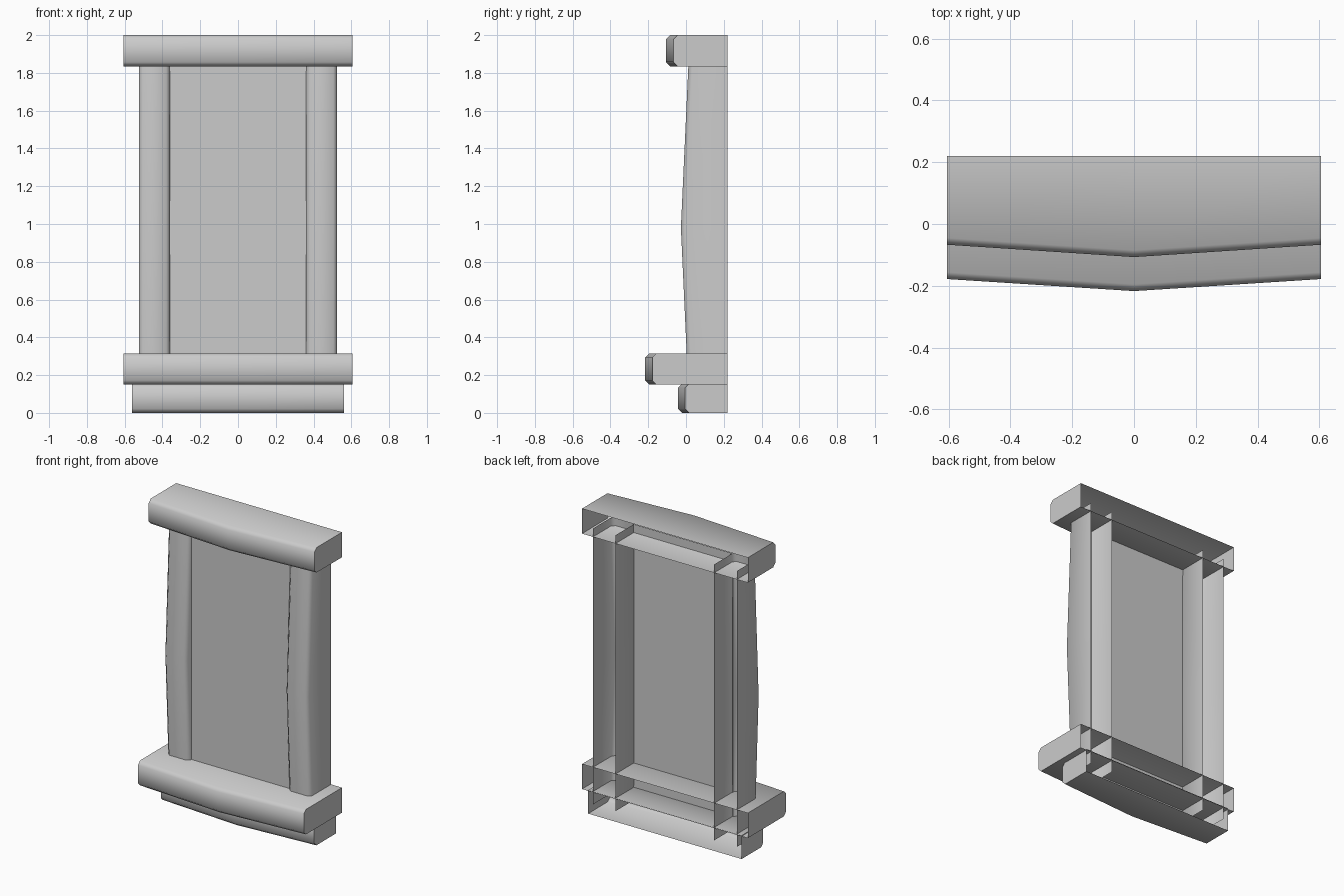
import bpy, bmesh

if "Cube" in bpy.data.objects:
    bpy.data.objects.remove(bpy.data.objects["Cube"])

BACK = 0.22


def make_object(name, bm):
    bmesh.ops.recalc_face_normals(bm, faces=bm.faces)
    mesh = bpy.data.meshes.new(name)
    bm.to_mesh(mesh)
    bm.free()
    obj = bpy.data.objects.new(name, mesh)
    bpy.context.collection.objects.link(obj)
    bpy.ops.object.select_all(action='DESELECT')
    obj.select_set(True)
    bpy.context.view_layer.objects.active = obj
    bpy.ops.object.shade_smooth_by_angle(angle=1.0)
    return obj


def loft(name, sections, caps):
    """Skin a run of open cross-sections; the open side faces the wall."""
    bm = bmesh.new()
    rows = [[bm.verts.new(p) for p in s] for s in sections]
    for a, b in zip(rows, rows[1:]):
        for i in range(len(a) - 1):
            bm.faces.new((a[i], a[i + 1], b[i + 1], b[i]))
    if caps:
        bm.faces.new(rows[0])
        bm.faces.new(rows[-1])
    return make_object(name, bm)


def arch(lo, hi, front, bevel):
    """Open U outline with chamfered front corners, as (side, depth) pairs."""
    return [(lo, BACK), (lo, front + bevel), (lo + bevel, front),
            (hi - bevel, front), (hi, front + bevel), (hi, BACK)]


# Horizontal mouldings: bowed to a shallow point in the middle, open at the back
def moulding(name, half_w, z0, z1, end_y, mid_y):
    sections = [[(x, y, z) for z, y in arch(z0, z1, front, 0.022)]
                for x, front in ((-half_w, end_y), (0, mid_y), (half_w, end_y))]
    loft(name, sections, True)


moulding("top_lintel", 0.605, 1.835, 2.0, -0.067, -0.107)
moulding("sill", 0.605, 0.15, 0.315, -0.178, -0.217)
moulding("base", 0.56, 0.0, 0.155, -0.005, -0.043)

# Upright posts: swelling forward at mid height, ends hidden in the mouldings
for side, label in ((-1, "left"), (1, "right")):
    sections = [[(side * x, y, z) for x, y in arch(0.36, 0.525, front, 0.02)]
                for z, front in ((0.07, 0.015), (0.98, -0.027), (1.89, 0.015))]
    loft(label + "_post", sections, False)

# Flat panel between the posts
bm = bmesh.new()
bm.faces.new([bm.verts.new((x, 0.03, z)) for x, z in
              ((-0.365, 0.07), (0.365, 0.07), (0.365, 1.89), (-0.365, 1.89))])
panel = make_object("panel", bm)
if panel.data.polygons[0].normal.y > 0:
    panel.data.flip_normals()
